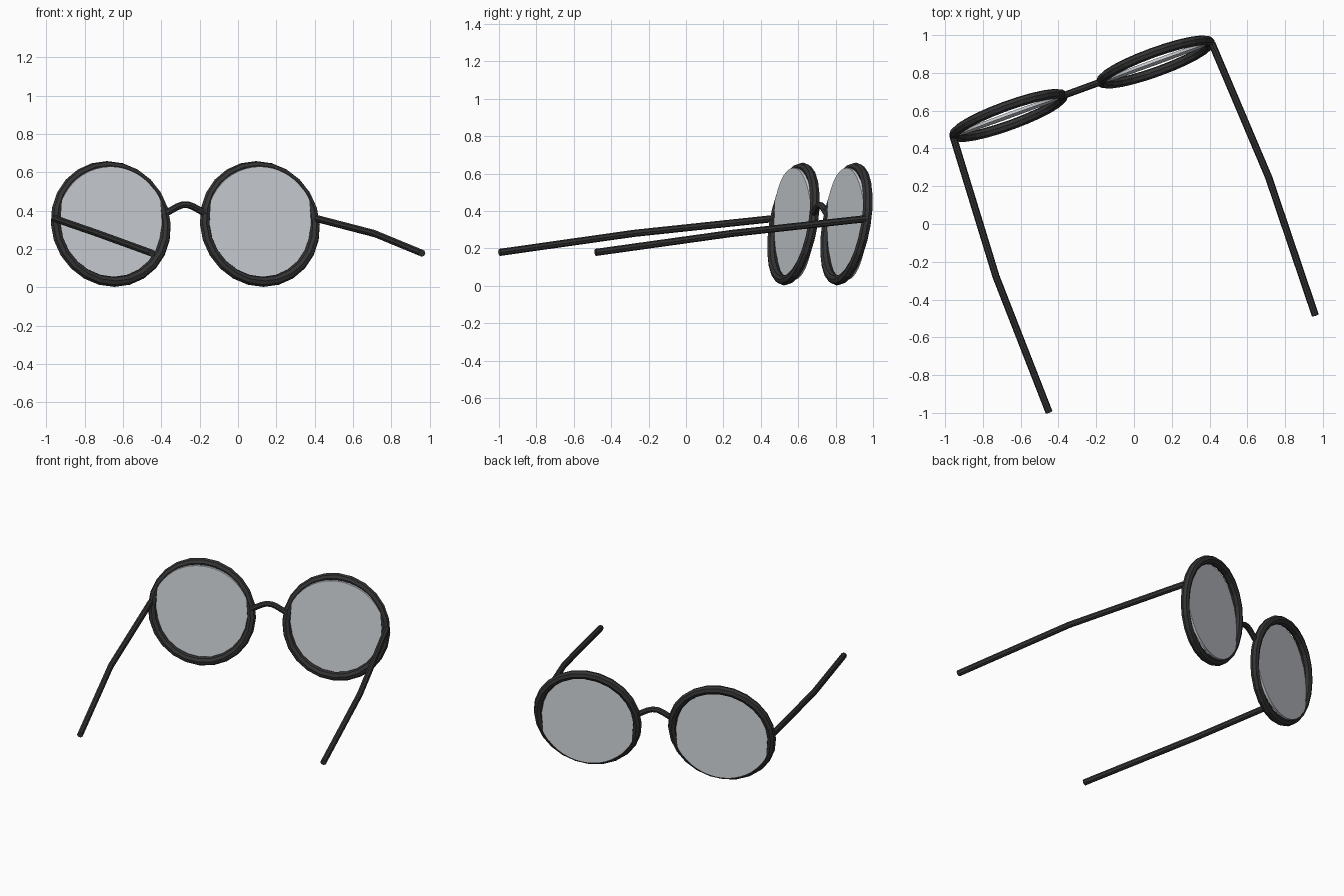
import bpy
from math import radians
from mathutils import Matrix

cube = bpy.data.objects.get("Cube")
if cube:
    bpy.data.objects.remove(cube, do_unlink=True)


def material(name, colour):
    mat = bpy.data.materials.new(name)
    mat.use_nodes = True
    mat.diffuse_color = (*colour, 1)
    mat.node_tree.nodes["Principled BSDF"].inputs["Base Color"].default_value = (*colour, 1)
    return mat


BLACK = material("black_frame", (0.034, 0.034, 0.035))
GLASS = material("pale_grey_glass", (0.67, 0.70, 0.74))

# The spectacles are symmetrical in their own frame, then turned as a whole
PLACE = Matrix.Translation((-0.275, 0.716, 0)) @ Matrix.Rotation(radians(20), 4, "Z")
LENS_X, LENS_Z = 0.414, 0.33


def finish(name, mat, local):
    obj = bpy.context.object
    obj.name = name
    obj.data.materials.append(mat)
    obj.matrix_world = PLACE @ local


def rod(name, points, radius):
    """Eight-sided capped rod along a path."""
    curve = bpy.data.curves.new(name, "CURVE")
    curve.dimensions = "3D"
    curve.bevel_depth = radius
    curve.bevel_resolution = 2
    curve.use_fill_caps = True
    spline = curve.splines.new("POLY")
    spline.points.add(len(points) - 1)
    for p, co in zip(spline.points, points):
        p.co = (*co, 1)
    spline.use_smooth = False
    obj = bpy.data.objects.new(name, curve)
    bpy.context.collection.objects.link(obj)
    curve.materials.append(BLACK)
    obj.matrix_world = PLACE


for side, s in (("left", 1), ("right", -1)):
    centre = Matrix.Translation((s * LENS_X, 0, LENS_Z))

    # Rim, leaning back at the top
    bpy.ops.mesh.primitive_torus_add(major_segments=24, minor_segments=8,
                                     major_radius=0.306, minor_radius=0.027)
    finish(side + "_rim", BLACK, centre @ Matrix.Rotation(radians(80.4), 4, "X"))

    # Upright thin lens disc
    bpy.ops.mesh.primitive_cylinder_add(vertices=48, radius=0.3, depth=0.016)
    finish(side + "_lens", GLASS, centre @ Matrix.Rotation(radians(88.5), 4, "X"))
    bpy.ops.object.shade_smooth_by_angle(angle=radians(30))

    # Temple arm with a slight bend
    rod(side + "_temple", [(s * 0.728, -0.008, 0.358), (s * 0.768, -0.778, 0.28),
                           (s * 0.75, -1.55, 0.178)], 0.019)

# Arched nose bridge
arch = [(0.11, 0.385), (0.045, 0.42), (0.016, 0.43)]
rod("bridge", [(-x, 0, z) for x, z in arch] + [(x, 0, z) for x, z in reversed(arch)], 0.018)
